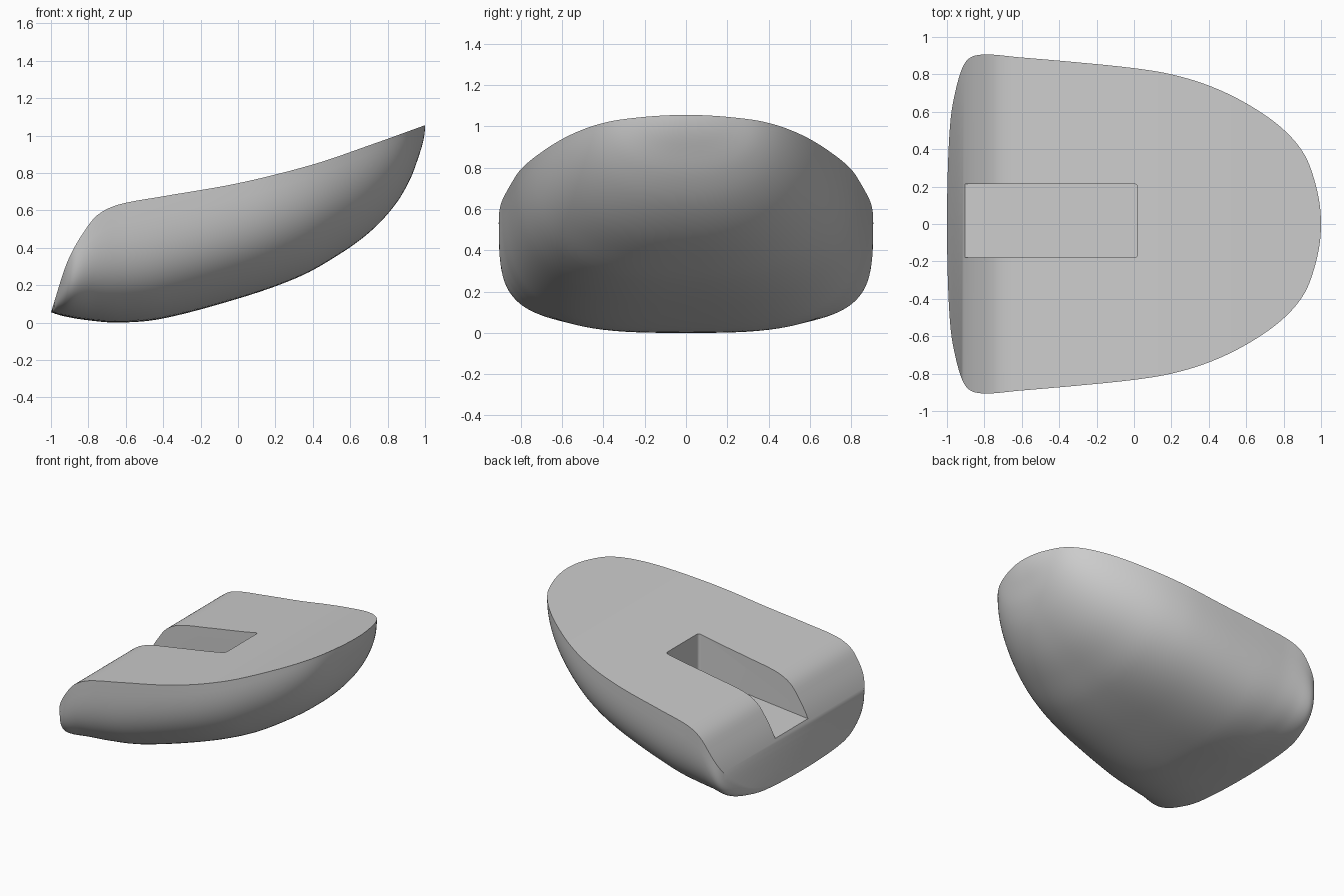
import bpy, bmesh, math

STATIONS, AROUND = 96, 56
SLOPE = 0.1  # rise of the slot floor along x

cube = bpy.data.objects.get("Cube")
if cube:
    bpy.data.objects.remove(cube, do_unlink=True)


def angle(x):
    # End-clustered parameter, so rounded ends interpolate evenly
    return math.acos(max(-1, min(1, -x)))


def smooth_curve(points, param=lambda x: x):
    """Cubic interpolation through a few (x, value) points."""
    keys = [(param(x), v) for x, v in points]
    last = len(keys) - 1

    def slope(i):
        a, b = keys[max(i - 1, 0)], keys[min(i + 1, last)]
        return (b[1] - a[1]) / (b[0] - a[0])

    def value(x):
        u = param(x)
        i = 0
        while i < last - 1 and u > keys[i + 1][0]:
            i += 1
        (u0, v0), (u1, v1) = keys[i], keys[i + 1]
        d = u1 - u0
        s = (u - u0) / d
        return (v0 * (1 + 2 * s) * (1 - s) ** 2 + v1 * s * s * (3 - 2 * s)
                + slope(i) * d * s * (1 - s) ** 2 - slope(i + 1) * d * s * s * (1 - s))
    return value


deck = smooth_curve([(-1, .055), (-.91, .33), (-.8, .52), (-.735, .587), (-.63, .633),
                     (-.4, .675), (0, .745), (.4, .845), (.7, .947), (1, 1.055)])
keel = smooth_curve([(-1, .055), (-.985, .05), (-.8, .012), (-.63, 0), (-.4, .022), (0, .128),
                     (.33, .246), (.54, .364), (.7, .48), (.84, .63), (.92, .765),
                     (.97, .9), (1, 1.055)], angle)
half_width = smooth_curve([(-1, 0), (-.985, .51), (-.957, .7), (-.905, .86), (-.82, .905),
                           (-.6, .89), (-.3, .864), (0, .833), (.2, .8), (.4, .74),
                           (.6, .645), (.81, .495), (.92, .355), (.97, .215), (1, 0)], angle)


def section(x):
    # Superelliptic hull section hanging from the deck edge
    w, top = half_width(x), deck(x)
    depth = max(top - keel(x), 0)
    power = 2 / (2.85 - .55 * x)
    for j in range(AROUND + 1):
        a = math.pi * j / AROUND
        c, s = math.cos(a), max(math.sin(a), 0)
        if j in (0, AROUND):
            s = 0
        yield (x, math.copysign(w * abs(c) ** power, c), top - depth * s ** power)


def make_object(name, bm, material=None):
    bmesh.ops.recalc_face_normals(bm, faces=bm.faces)
    mesh = bpy.data.meshes.new(name)
    bm.to_mesh(mesh)
    bm.free()
    obj = bpy.data.objects.new(name, mesh)
    bpy.context.collection.objects.link(obj)
    if material:
        mesh.materials.append(material)
    return obj


grey = bpy.data.materials.new("light_grey")
grey.use_nodes = True
colour = (.6, .6, .6, 1)
grey.diffuse_color = colour
for node in grey.node_tree.nodes:
    if node.type == 'BSDF_PRINCIPLED':
        node.inputs["Base Color"].default_value = colour

# Body: lofted hull, closed by the deck strip
bm = bmesh.new()
rings = [[bm.verts.new(p) for p in section(-math.cos(math.pi * i / STATIONS))]
         for i in range(STATIONS + 1)]
for a, b in zip(rings, rings[1:]):
    for j in range(AROUND + 1):
        k = (j + 1) % (AROUND + 1)
        bm.faces.new((a[j], a[k], b[k], b[j]))
bmesh.ops.remove_doubles(bm, verts=bm.verts, dist=.0002)
body = make_object("body", bm, grey)

# Slot cutter: open at the low end, rounded inner corners
low, high = -1.2, .02


def floor_height(x):
    return .345 + SLOPE * (x + .89)


bm = bmesh.new()
side = [bm.verts.new((x, -.18, z)) for x, z in
        ((low, floor_height(low)), (high, floor_height(high)), (high, 1.4), (low, 1.4))]
face = bm.faces.new(side)
extruded = bmesh.ops.extrude_face_region(bm, geom=[face])["geom"]
bmesh.ops.translate(bm, vec=(0, .395, 0),
                    verts=[g for g in extruded if isinstance(g, bmesh.types.BMVert)])
corners = [e for e in bm.edges
           if all(abs(v.co.x - high) < .001 for v in e.verts)
           and abs(e.verts[0].co.y - e.verts[1].co.y) < .001]
bmesh.ops.bevel(bm, geom=corners, offset=.02, segments=4, profile=.5, affect='EDGES')
cutter = make_object("slot_cutter", bm, grey)
cutter.hide_render = True

cut = body.modifiers.new("slot", 'BOOLEAN')
cut.operation = 'DIFFERENCE'
cut.solver = 'EXACT'
cut.object = cutter

# Apply the cut and shade
bpy.ops.object.select_all(action='DESELECT')
body.select_set(True)
bpy.context.view_layer.objects.active = body
bpy.ops.object.modifier_apply(modifier=cut.name)
bpy.data.objects.remove(cutter, do_unlink=True)
bpy.ops.object.shade_smooth_by_angle(angle=math.radians(30))
